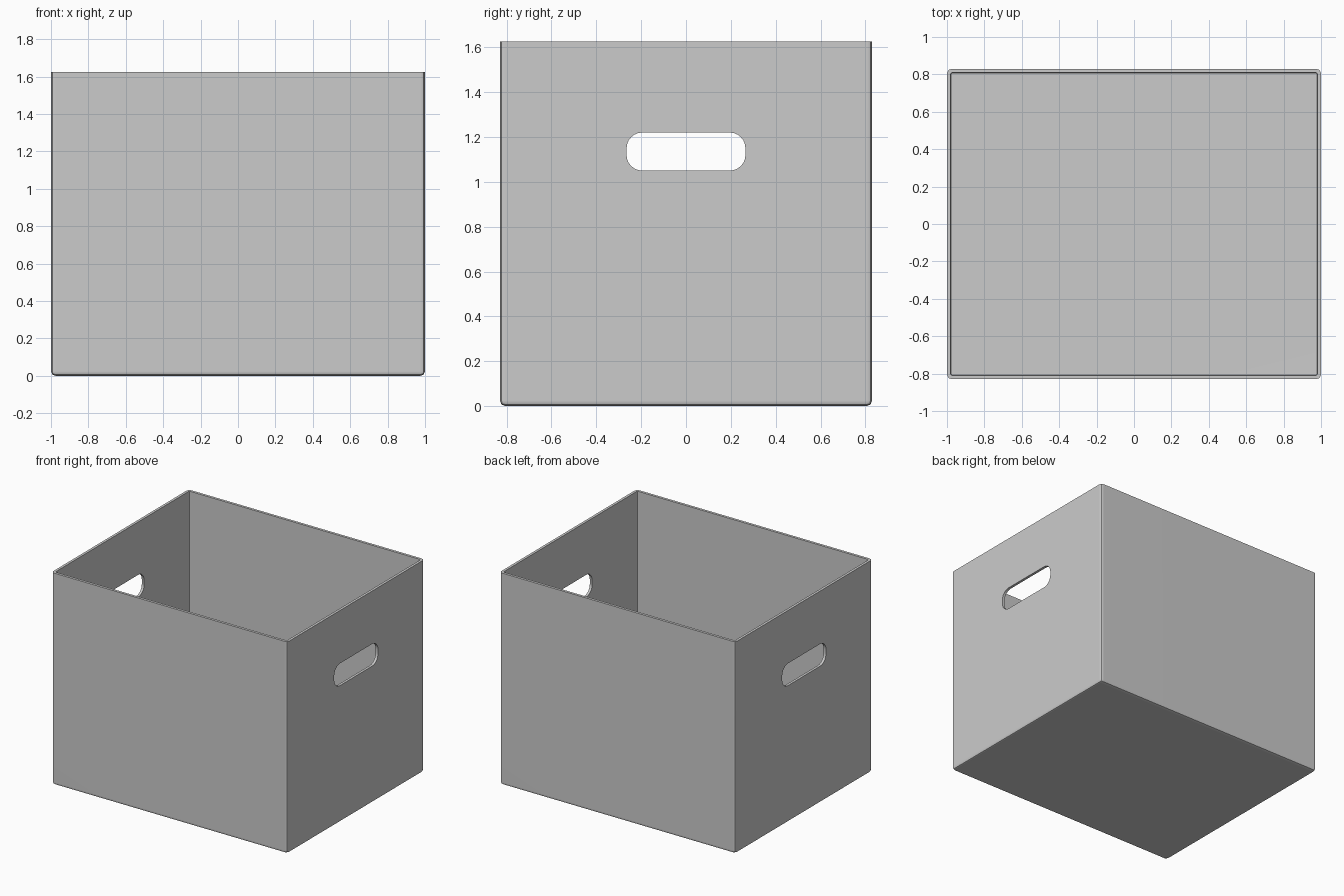
import bpy
import bmesh
from mathutils import Matrix

WIDTH, DEPTH, HEIGHT = 2.0, 1.66, 1.625
WALL, CHAMFER = 0.02, 0.025

default = bpy.data.objects.get("Cube")
if default:
    bpy.data.objects.remove(default, do_unlink=True)

# Single grey material
grey = bpy.data.materials.new("plain grey")
grey.use_nodes = True
colour = (0.6, 0.6, 0.6, 1.0)
grey.diffuse_color = colour
grey.node_tree.nodes["Principled BSDF"].inputs["Base Color"].default_value = colour


def block(name, size, centre, pick_edges, offset, segments, open_top=False):
    """Box with the chosen edges rounded and, if asked, no lid."""
    bm = bmesh.new()
    bmesh.ops.create_cube(bm, size=1, matrix=Matrix.Translation(centre) @ Matrix.Diagonal((*size, 1)))
    edges = [e for e in bm.edges if pick_edges(e)]
    bmesh.ops.bevel(bm, geom=edges, offset=offset, segments=segments, profile=0.5, affect='EDGES')
    if open_top:
        lid = [f for f in bm.faces if f.normal.z > 0.99]
        bmesh.ops.delete(bm, geom=lid, context='FACES')
    mesh = bpy.data.meshes.new(name)
    bm.to_mesh(mesh)
    bm.free()
    mesh.materials.append(grey)
    obj = bpy.data.objects.new(name, mesh)
    bpy.context.collection.objects.link(obj)
    return obj


# Open bin: corners and base edges rounded, rim left sharp
storage_bin = block("storage_bin", (WIDTH, DEPTH, HEIGHT), (0, 0, HEIGHT / 2),
                    lambda e: min(v.co.z for v in e.verts) < 0.01, CHAMFER, 2, open_top=True)
shell = storage_bin.modifiers.new("wall thickness", 'SOLIDIFY')
shell.thickness = WALL
shell.offset = -1
shell.use_even_offset = True

# Rounded slot cutter running through both end walls
cutter = block("handle_cutter", (WIDTH + 0.4, 0.53, 0.17), (0, 0, 1.135),
               lambda e: abs(e.verts[0].co.x - e.verts[1].co.x) > 1, 0.07, 6)
cutter.hide_render = True
cutter.hide_viewport = True
slots = storage_bin.modifiers.new("handle slots", 'BOOLEAN')
slots.operation = 'DIFFERENCE'
slots.solver = 'EXACT'
slots.object = cutter

# Smooth the rounded edges while keeping the walls flat
bpy.ops.object.select_all(action='DESELECT')
storage_bin.select_set(True)
bpy.context.view_layer.objects.active = storage_bin
for modifier in ("wall thickness", "handle slots"):
    bpy.ops.object.modifier_apply(modifier=modifier)
bpy.ops.object.shade_smooth_by_angle(angle=0.7)
normals = storage_bin.modifiers.new("flat walls", 'WEIGHTED_NORMAL')
normals.keep_sharp = True
